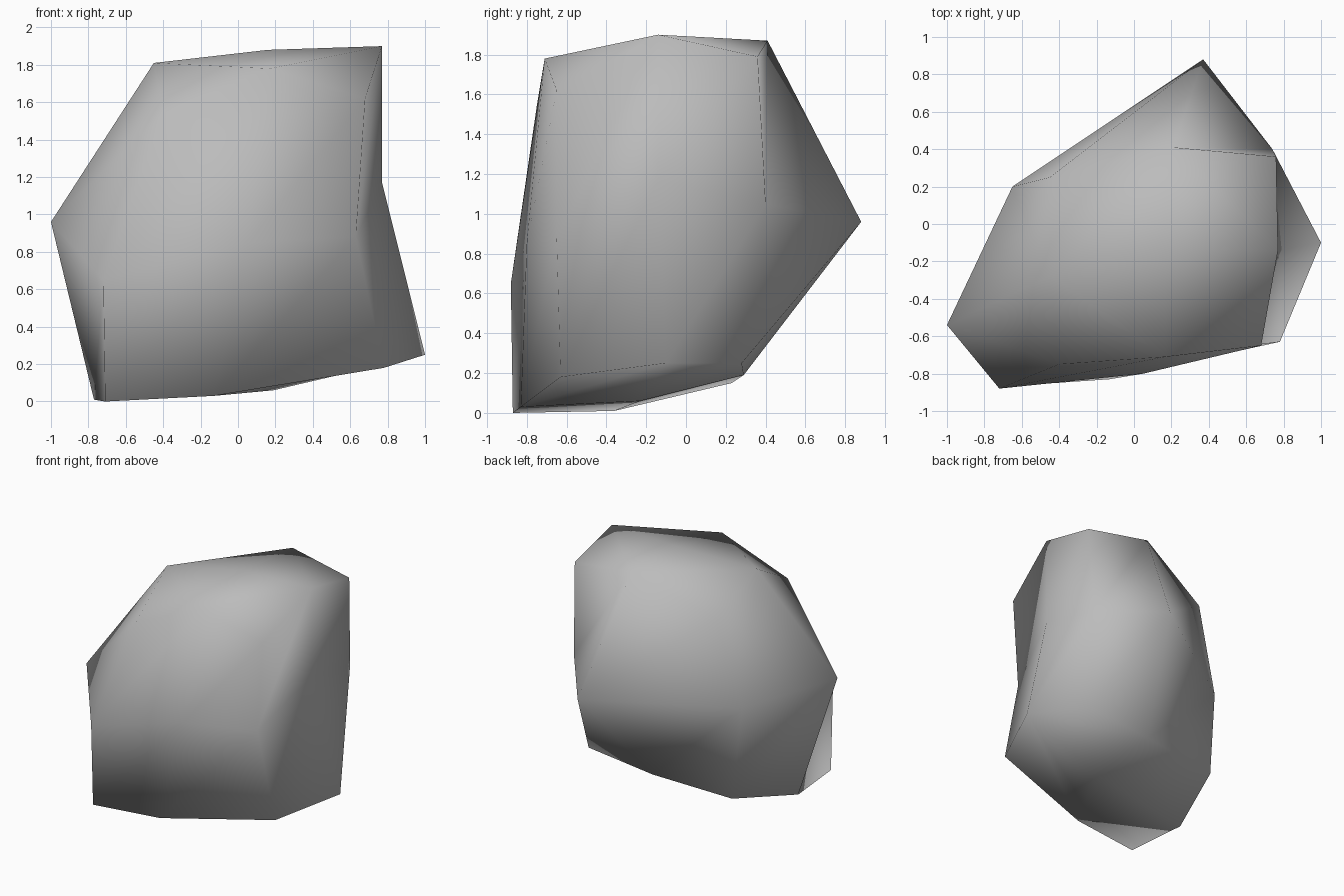
import bpy
import bmesh

default_cube = bpy.data.objects.get("Cube")
if default_cube:
    bpy.data.objects.remove(default_cube, do_unlink=True)


def make_material(name, color):
    material = bpy.data.materials.new(name)
    material.use_nodes = True
    material.diffuse_color = color
    shader = material.node_tree.nodes["Principled BSDF"]
    shader.inputs["Base Color"].default_value = color
    shader.inputs["Roughness"].default_value = 0.9
    return material


# Three uneven loops around the stone, each starting at the front right corner
bottom_loop = [(-.71, -.87, 0), (-.13, -.83, .03), (.78, -.63, .18), (1, -.1, .25),
               (.69, .28, .25), (.1, .29, .19), (-.58, .23, .15), (-.77, -.36, .01)]
middle_loop = [(-.72, -.88, .65), (.05, -.8, .85), (.63, -.65, .88), (.77, -.14, 1.17),
               (.74, .4, 1.05), (.37, .88, .96), (-.65, .2, .9), (-1, -.54, .96)]
top_loop = [(-.4, -.75, 1.54), (.17, -.71, 1.78), (.68, -.65, 1.62), (.77, -.14, 1.9),
            (.76, .36, 1.79), (.21, .41, 1.87), (-.45, .25, 1.6), (-.45, -.28, 1.81)]
bottom_center = (.19, -.23, .06)
top_center = (.16, -.14, 1.88)


def add_cap(mesh_builder, loop, center):
    """Close a loop with four quads, one for each corner."""
    middle = mesh_builder.verts.new(center)
    for corner in range(0, len(loop), 2):
        following = loop[(corner + 1) % len(loop)]
        mesh_builder.faces.new((loop[corner - 1], loop[corner], following, middle))


def build_rock(name, sections, lower_center, upper_center, material):
    mesh_builder = bmesh.new()
    loops = [[mesh_builder.verts.new(point) for point in section] for section in sections]

    # Side walls between neighbouring loops
    for lower, upper in zip(loops, loops[1:]):
        for index in range(len(lower)):
            mesh_builder.faces.new((lower[index - 1], lower[index],
                                    upper[index], upper[index - 1]))

    # Underside and crown
    add_cap(mesh_builder, loops[0], lower_center)
    add_cap(mesh_builder, loops[-1], upper_center)

    # Soft shading over the coarse faces
    bmesh.ops.recalc_face_normals(mesh_builder, faces=mesh_builder.faces)
    for face in mesh_builder.faces:
        face.smooth = True

    mesh = bpy.data.meshes.new(name)
    mesh_builder.to_mesh(mesh)
    mesh_builder.free()
    mesh.materials.append(material)
    rock = bpy.data.objects.new(name, mesh)
    bpy.context.collection.objects.link(rock)
    return rock


stone_grey = make_material("stone grey", (.5, .5, .5, 1))
build_rock("rock", [bottom_loop, middle_loop, top_loop],
           bottom_center, top_center, stone_grey)
